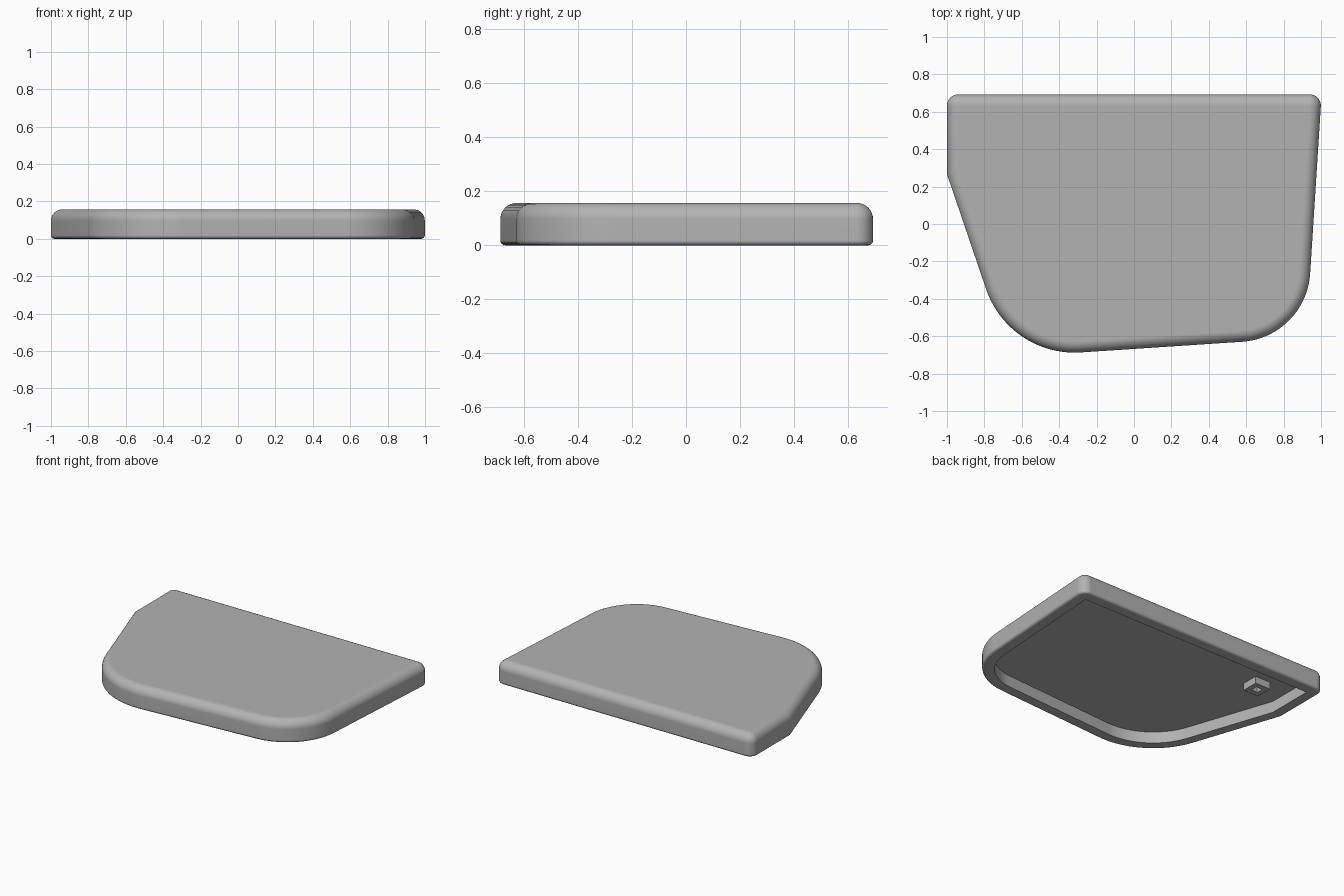
import bpy, bmesh, math
from mathutils import Vector

cube = bpy.data.objects.get("Cube")
if cube:
    bpy.data.objects.remove(cube)

HEIGHT, WALL, FLOOR = 0.157, 0.08, 0.08
TOP_R, BASE_R = 0.06, 0.018

grey = bpy.data.materials.new("plain grey")
grey.use_nodes = True
grey.diffuse_color = (0.45, 0.45, 0.45, 1)
grey.node_tree.nodes["Principled BSDF"].inputs["Base Color"].default_value = grey.diffuse_color

# Plan corners, counter-clockwise: x, y, fillet radius, fillet steps
PANEL = [(-1, 0.693, 0.06, 8), (-1, 0.267, 0, 0), (-0.667, -0.712, 0.5, 20),
         (0.92, -0.607, 0.39, 20), (1.003, 0.693, 0.06, 8)]


def outline(corners, inset):
    """Points of a convex filleted polygon, moved inward by inset."""
    pts = [Vector(c[:2]) for c in corners]
    ring = []
    for i, (x, y, radius, steps) in enumerate(corners):
        p = pts[i]
        a = (p - pts[i - 1]).normalized()
        b = (pts[(i + 1) % len(pts)] - p).normalized()
        na, nb = Vector((-a.y, a.x)), Vector((-b.y, b.x))
        miter = (na + nb) / (1 + na.dot(nb))
        r = max(radius - inset, 0)
        centre = p + miter * (inset + r)
        start = math.atan2(-na.y, -na.x)
        turn = math.atan2(a.cross(b), a.dot(b))
        for k in range(steps + 1):
            t = start + turn * k / max(steps, 1)
            ring.append(centre + r * Vector((math.cos(t), math.sin(t))))
    return ring


def loft(name, corners, profile):
    """Skin the outline along a profile of (inset, z), closing both ends."""
    bm = bmesh.new()
    rings = [[bm.verts.new((p.x, p.y, z)) for p in outline(corners, inset)]
             for inset, z in profile]
    for low, high in zip(rings, rings[1:]):
        for i in range(len(low)):
            j = (i + 1) % len(low)
            bm.faces.new((low[i], low[j], high[j], high[i]))
    bm.faces.new(rings[0])
    bm.faces.new(rings[-1])
    bmesh.ops.remove_doubles(bm, verts=bm.verts, dist=0.0005)
    bmesh.ops.recalc_face_normals(bm, faces=bm.faces)
    mesh = bpy.data.meshes.new(name)
    bm.to_mesh(mesh)
    bm.free()
    obj = bpy.data.objects.new(name, mesh)
    bpy.context.collection.objects.link(obj)
    mesh.materials.append(grey)
    bpy.ops.object.select_all(action='DESELECT')
    obj.select_set(True)
    bpy.context.view_layer.objects.active = obj
    bpy.ops.object.shade_smooth_by_angle(angle=math.radians(30))
    weighted = obj.modifiers.new("even shading", 'WEIGHTED_NORMAL')
    weighted.keep_sharp = True
    return obj


def quarter(radius, z, first, steps):
    """Rounded edge of the profile around a centre at height z."""
    angles = [math.radians(first + 90 * k / steps) for k in range(steps + 1)]
    return [(radius - radius * math.cos(t), z + radius * math.sin(t)) for t in angles]


# Hollow panel: recess, flat rim, rounded base edge, rounded top edge
loft("panel_shell", PANEL,
     [(WALL, FLOOR), (WALL, 0)]
     + quarter(BASE_R, BASE_R, -90, 4)
     + quarter(TOP_R, HEIGHT - TOP_R, 0, 8))

# Square socket post hanging inside the recess
X, Y, HALF, TIP = -0.69, 0.395, 0.06, 0.03
POST = [(X + sx * HALF, Y + sy * HALF, 0, 0) for sx, sy in ((-1, -1), (1, -1), (1, 1), (-1, 1))]
loft("socket_post", POST,
     [(0, FLOOR + 0.01), (0, TIP), (0.036, TIP), (0.036, FLOOR - 0.005)])
